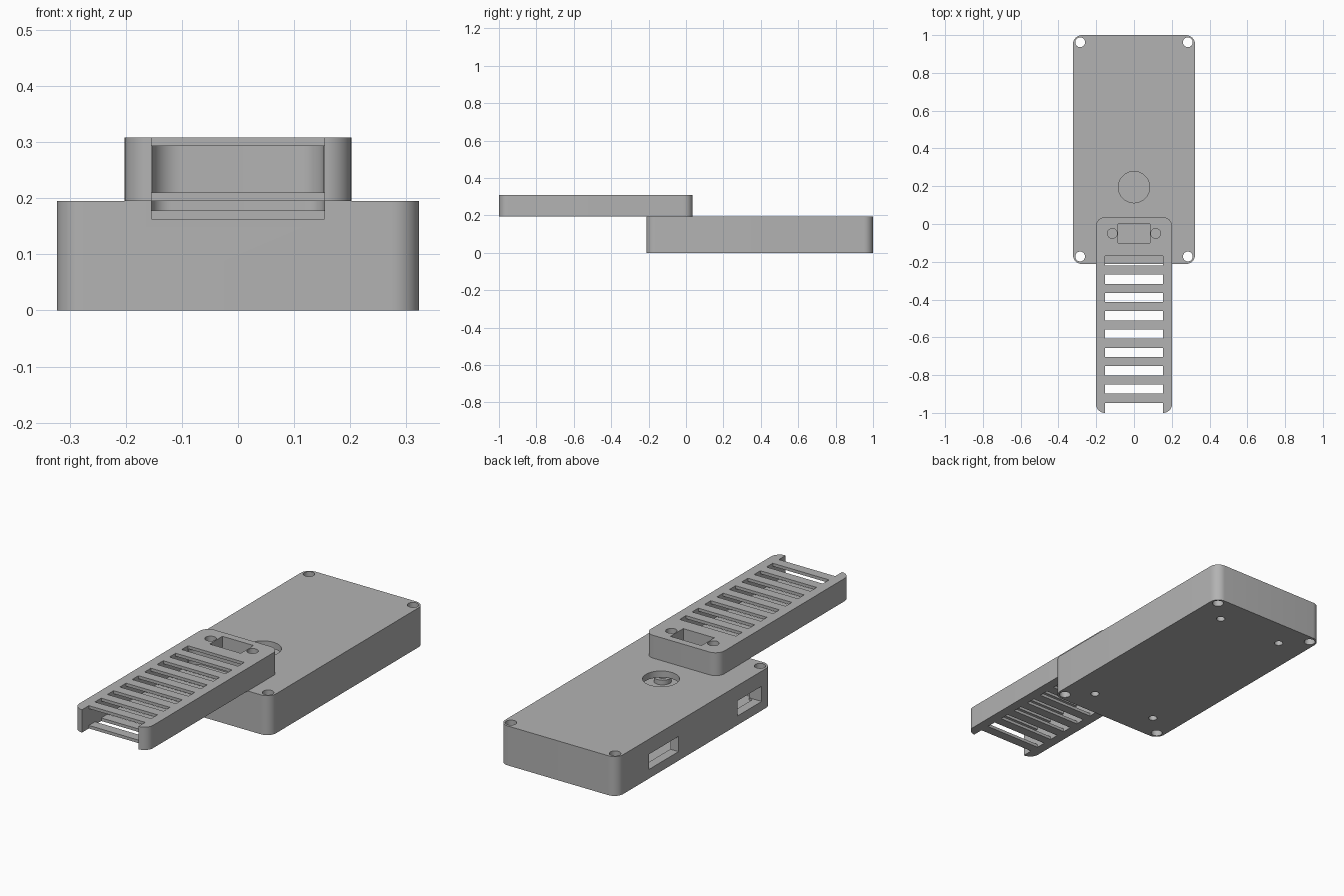
import bpy
import bmesh
from mathutils import Matrix

cube = bpy.data.objects.get("Cube")
if cube:
    bpy.data.objects.remove(cube, do_unlink=True)

grey = bpy.data.materials.new("plain_grey")
grey.use_nodes = True
colour = (0.45, 0.45, 0.45, 1)
grey.diffuse_color = colour
grey.node_tree.nodes["Principled BSDF"].inputs["Base Color"].default_value = colour


def finish(bm, name):
    mesh = bpy.data.meshes.new(name)
    bm.to_mesh(mesh)
    bm.free()
    mesh.materials.append(grey)
    ob = bpy.data.objects.new(name, mesh)
    bpy.context.collection.objects.link(ob)
    return ob


def block(name, x, y, z, radius=0):
    """Box from (min, max) ranges, with optional rounded upright edges."""
    bm = bmesh.new()
    size = [r[1] - r[0] for r in (x, y, z)]
    mid = [(r[0] + r[1]) / 2 for r in (x, y, z)]
    bmesh.ops.create_cube(bm, size=1, matrix=Matrix.Translation(mid) @ Matrix.Diagonal((*size, 1)))
    if radius:
        upright = [e for e in bm.edges
                   if abs(e.verts[0].co.z - e.verts[1].co.z) > size[2] / 2]
        bmesh.ops.bevel(bm, geom=upright, offset=radius, segments=10,
                        profile=0.5, affect='EDGES')
    return finish(bm, name)


def rod(name, x, y, z, radius):
    bm = bmesh.new()
    bmesh.ops.create_cone(bm, cap_ends=True, segments=40, radius1=radius, radius2=radius,
                          depth=z[1] - z[0],
                          matrix=Matrix.Translation((x, y, (z[0] + z[1]) / 2)))
    return finish(bm, name)


def cut(target, *cutters):
    """Subtract each cutter, then discard it."""
    for cutter in cutters:
        mod = target.modifiers.new("cut", 'BOOLEAN')
        mod.operation = 'DIFFERENCE'
        mod.solver = 'EXACT'
        mod.object = cutter
        with bpy.context.temp_override(object=target, active_object=target):
            bpy.ops.object.modifier_apply(modifier=mod.name)
        bpy.data.objects.remove(cutter, do_unlink=True)


ROUND = 0.0485
TOP = 0.195
corners = [(sx * 0.285, y) for sx in (-1, 1) for y in (-0.172, 0.962)]
mounts = [(sx * 0.18, y) for sx in (-1, 1) for y in (-0.075, 0.857)]


def socket_cutters():
    """Connector window with a screw hole on each side."""
    yield block("window", (-0.085, 0.085), (-0.1, 0), (0.12, 0.4))
    for side in (-1, 1):
        yield rod("screw", side * 0.115, -0.05, (0.12, 0.4), 0.026)


def slot_cutter(i):
    y = -0.195 - 0.097 * i
    front = -1.1 if i == 8 else y - 0.0245
    return block("slot", (-0.154, 0.154), (front, y + 0.0245), (0.163, 0.4))


# Hollow case: the cavity leaves corner posts and short standoffs standing
case = block("case", (-0.323, 0.323), (-0.212, 1), (0, TOP), ROUND)
cavity = block("cavity", (-0.278, 0.278), (-0.166, 0.955), (0.032, 0.163), 0.01)
for x, y in corners:
    cut(cavity, rod("post", x, y, (-0.1, 0.4), 0.05))
for x, y in mounts:
    cut(cavity, rod("standoff", x, y, (-0.1, 0.055), 0.04))
cut(case, cavity)

# Screw holes, round top opening and the two side ports
for x, y in corners:
    cut(case, rod("hole", x, y, (-0.1, 0.4), 0.026))
for x, y in mounts:
    cut(case, rod("hole", x, y, (-0.1, 0.1), 0.02))
cut(case, rod("opening", 0, 0.195, (0.1, 0.4), 0.083))
for y in ((-0.13, 0.06), (0.52, 0.75)):
    cut(case, block("port", (-0.4, -0.25), y, (0.045, 0.12)))
cut(case, *socket_cutters(), slot_cutter(0),
    block("pocket", (-0.154, 0.154), (-0.4, -0.13), (0.178, 0.3), 0.035))

# Slotted arm with a tunnel open at the front
arm = block("slotted_arm", (-0.202, 0.202), (-1, 0.036), (TOP, 0.308), ROUND)
cut(arm, block("tunnel", (-0.154, 0.154), (-1.2, -0.13), (0.21, 0.293), 0.054))
cut(arm, *[slot_cutter(i) for i in range(9)], *socket_cutters())

for ob in (case, arm):
    bpy.ops.object.select_all(action='DESELECT')
    ob.select_set(True)
    bpy.context.view_layer.objects.active = ob
    bpy.ops.object.shade_smooth_by_angle()
